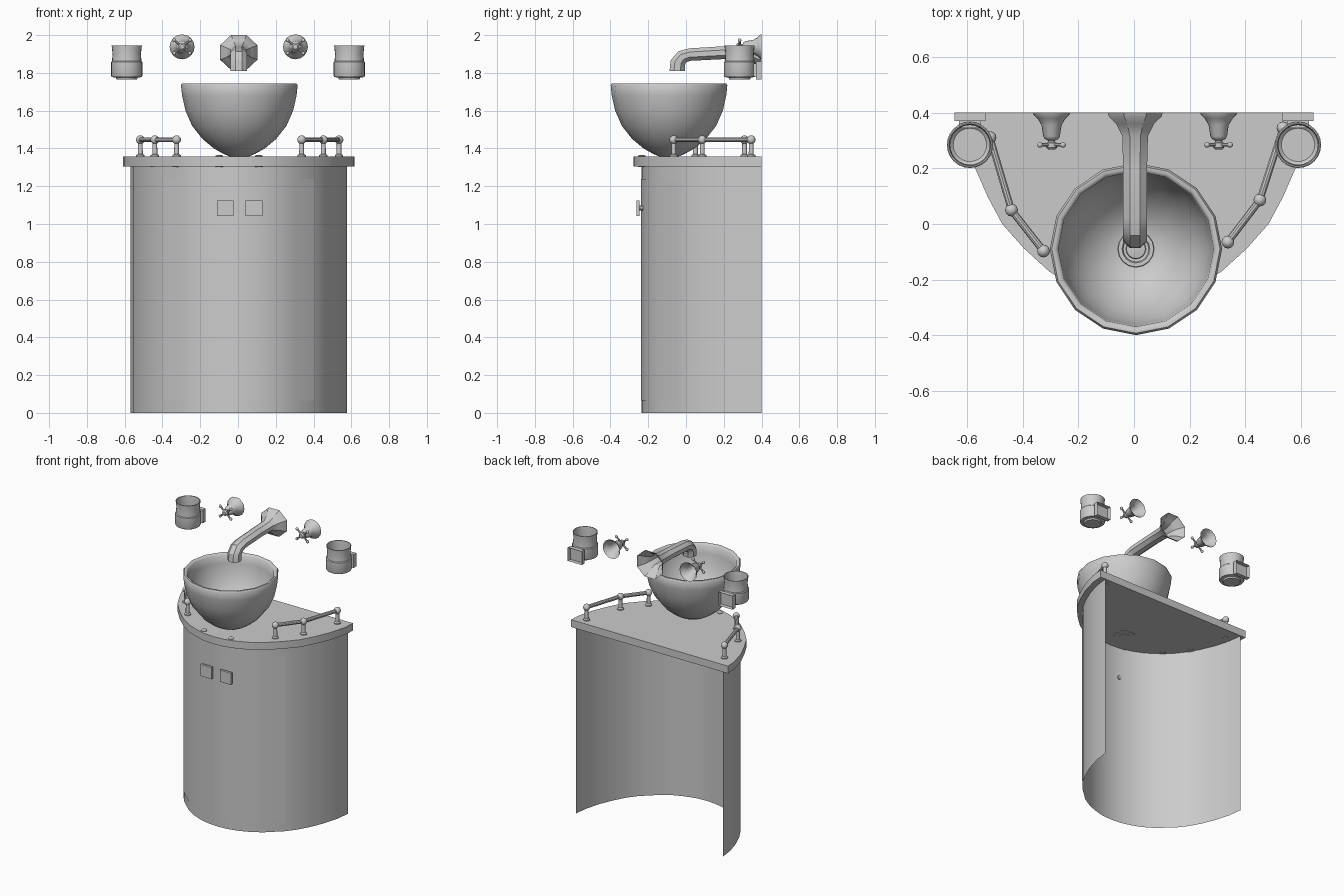
import bpy, bmesh, math
from mathutils import Vector, Matrix

if "Cube" in bpy.data.objects:
    bpy.data.objects.remove(bpy.data.objects["Cube"])

CX = 0.005  # cabinet centre line


def finish(bm, name, smooth=True, angle=35):
    bmesh.ops.recalc_face_normals(bm, faces=bm.faces)
    me = bpy.data.meshes.new(name)
    bm.to_mesh(me)
    bm.free()
    ob = bpy.data.objects.new(name, me)
    bpy.context.collection.objects.link(ob)
    if smooth:
        bpy.ops.object.select_all(action='DESELECT')
        ob.select_set(True)
        bpy.context.view_layer.objects.active = ob
        bpy.ops.object.shade_smooth_by_angle(angle=math.radians(angle))
    return ob


def skin(bm, rings, closed=True, cap_start=False, cap_end=False):
    """Bridge successive rings of points."""
    vs = [[bm.verts.new(p) for p in r] for r in rings]
    n = len(vs[0])
    for a, b in zip(vs, vs[1:]):
        for i in range(n if closed else n - 1):
            j = (i + 1) % n
            bm.faces.new((a[i], a[j], b[j], b[i]))
    if cap_start:
        bm.faces.new(vs[0])
    if cap_end:
        bm.faces.new(vs[-1])


def lathe(bm, profile, n, origin, axis=(0, 0, 1), caps=(False, False)):
    """Revolve (radius, height) points about an axis."""
    q = Vector((0, 0, 1)).rotation_difference(Vector(axis))
    o = Vector(origin)
    rings = [[o + q @ Vector((r * math.cos(2 * math.pi * i / n), r * math.sin(2 * math.pi * i / n), h))
              for i in range(n)] for r, h in profile]
    skin(bm, rings, True, *caps)


def tube(bm, p, q, r, n=10):
    d = Vector(q) - Vector(p)
    lathe(bm, [(r, 0), (r, d.length)], n, p, d.normalized(), (True, True))


def ball(bm, p, r):
    bmesh.ops.create_uvsphere(bm, u_segments=12, v_segments=8, radius=r, matrix=Matrix.Translation(p))


def box(bm, lo, hi, open_back=False):
    lo, hi = Vector(lo), Vector(hi)
    m = Matrix.Translation((lo + hi) / 2) @ Matrix.Diagonal((*(hi - lo), 1))
    vs = bmesh.ops.create_cube(bm, size=1, matrix=m)['verts']
    if open_back:
        f = [f for f in {f for v in vs for f in v.link_faces} if all(v.co.y > hi.y - 1e-4 for v in f.verts)]
        bmesh.ops.delete(bm, geom=f, context='FACES_ONLY')


def mirrored(half):
    """Half outline, back right corner to front centre -> full outline."""
    return [(CX + x, y) for x, y in half] + [(CX - x, y) for x, y in reversed(half[:-1])]


# cabinet: thin bowed shell, open at back and bottom
half_cab = [(.573, .40), (.56, .30), (.53, .195), (.49, .10), (.445, .02), (.395, -.045),
            (.29, -.14), (.22, -.182), (.15, -.21), (.075, -.229), (0, -.235)]
bm = bmesh.new()
skin(bm, [[(x, y, z) for x, y in mirrored(half_cab)] for z in (0, 1.305)], closed=False)
finish(bm, "cabinet_body")

# door panel, barely proud of the cabinet
bm = bmesh.new()
door = [(CX + (x - CX) * 1.003, y - .002) for x, y in mirrored(half_cab[5:])]
skin(bm, [[(x, y, z) for x, y in door] for z in (.065, 1.238)], closed=False)
finish(bm, "cabinet_doors")

# countertop slab
half_top = [(.613, .40), (.608, .32), (.575, .20), (.53, .097), (.478, 0), (.40, -.088),
            (.31, -.17), (.235, -.217), (.16, -.25), (.08, -.272), (0, -.279)]
bm = bmesh.new()
skin(bm, [[(x, y, z) for x, y in mirrored(half_top)] for z in (1.305, 1.357)], True, True, True)
finish(bm, "countertop")

# square door knobs
for side, x in (("left", -.067), ("right", .085)):
    bm = bmesh.new()
    box(bm, (x - .044, -.262, 1.043), (x + .044, -.245, 1.125))
    tube(bm, (x, -.246, 1.084), (x, -.222, 1.084), .014)
    finish(bm, side + "_door_knob")

# vessel basin with rolled rim
bowl = (.007, -.09, 0)
bm = bmesh.new()
lathe(bm, [(.05, 1.357), (.085, 1.372), (.135, 1.40), (.195, 1.45), (.25, 1.52), (.285, 1.60),
           (.303, 1.68), (.309, 1.735), (.302, 1.745), (.290, 1.745), (.279, 1.735), (.275, 1.68),
           (.258, 1.60), (.225, 1.53), (.175, 1.465), (.115, 1.42), (.06, 1.40)],
      16, bowl, caps=(True, True))
finish(bm, "basin", angle=50)

# drain ring and plug, with flange under the counter
bm = bmesh.new()
lathe(bm, [(.066, 1.40), (.064, 1.412), (.05, 1.412), (.046, 1.402)], 16, bowl)
lathe(bm, [(.036, 1.40), (.034, 1.414), (.012, 1.418)], 16, bowl, caps=(False, True))
lathe(bm, [(.07, 1.306), (.07, 1.302), (.035, 1.302), (.035, 1.30)], 16, bowl, caps=(False, True))
finish(bm, "drain")

# towel rails: three posts with ball tops joined by bars
rails = {"left": [(-.325, -.097), (-.44, .05), (-.517, .31)],
         "right": [(.337, -.065), (.452, .086), (.535, .345)]}
for side, pts in rails.items():
    bm = bmesh.new()
    for x, y in pts:
        lathe(bm, [(.022, 1.302), (.022, 1.364), (.013, 1.37), (.012, 1.44)], 12, (x, y, 0), caps=(True, True))
        ball(bm, (x, y, 1.446), .023)
    for a, b in zip(pts, pts[1:]):
        tube(bm, (*a, 1.446), (*b, 1.446), .013)
    finish(bm, side + "_towel_rail")

# small flush caps at the counter front
for side, x in (("left", -.10), ("right", .11)):
    bm = bmesh.new()
    lathe(bm, [(.02, 1.302), (.02, 1.361), (.014, 1.364)], 12, (x, -.235, 0), caps=(True, True))
    finish(bm, side + "_counter_cap")

# wall spout: octagonal loft (y, z, tilt, half width, half height)
path = [(.40, 1.908, 0, .099, .092), (.385, 1.908, 0, .094, .088), (.36, 1.908, 0, .068, .064),
        (.315, 1.909, 0, .046, .036), (.20, 1.907, 0, .043, .034), (.02, 1.897, 0, .043, .033),
        (-.02, 1.885, 35, .043, .036), (-.043, 1.855, 75, .043, .04), (-.046, 1.81, 90, .043, .041)]
bm = bmesh.new()
rings = []
for y, z, tilt, w, h in path:
    t = math.radians(tilt)
    ring = []
    for i in range(8):
        a = math.pi * (i + .5) / 4
        u, v = w * math.cos(a) / math.cos(math.pi / 8), h * math.sin(a) / math.cos(math.pi / 8)
        ring.append((.004 + u, y - v * math.sin(t), z + v * math.cos(t)))
    rings.append(ring)
skin(bm, rings, cap_end=True)
finish(bm, "spout", angle=30)

# cross-handle taps on bell flanges
for side, x in (("left", -.296), ("right", .304)):
    bm = bmesh.new()
    o = Vector((x, .40, 1.938))
    lathe(bm, [(.066, 0), (.064, .008), (.05, .022), (.036, .045), (.03, .085), (.024, .095),
               (.013, .1), (.013, .106), (.02, .11), (.02, .125), (.012, .133)],
          16, o, (0, -1, 0), (False, True))
    for deg in (40, 140, 220, 320):
        d = Vector((math.cos(math.radians(deg)), 0, math.sin(math.radians(deg))))
        c = o + Vector((0, -.116, 0))
        tube(bm, c, c + d * .053, .006, 8)
        ball(bm, c + d * .054, .010)
    finish(bm, side + "_tap")

# wall-mounted cups with hollow-backed brackets
for side, s in (("left", -1), ("right", 1)):
    x = s * .589
    bm = bmesh.new()
    lathe(bm, [(.055, 1.765), (.058, 1.775), (.08, 1.778), (.083, 1.785), (.083, 1.857), (.078, 1.862),
               (.075, 1.90), (.080, 1.944), (.075, 1.944), (.071, 1.90), (.071, 1.80), (.06, 1.79)],
          24, (x, .284, 0), caps=(True, True))
    finish(bm, side + "_cup")
    bm = bmesh.new()
    box(bm, (x - .055, .37, 1.765), (x + .055, .40, 1.86), open_back=True)
    box(bm, (x - .04, .345, 1.78), (x + .04, .371, 1.85))
    finish(bm, side + "_cup_bracket", smooth=False)
